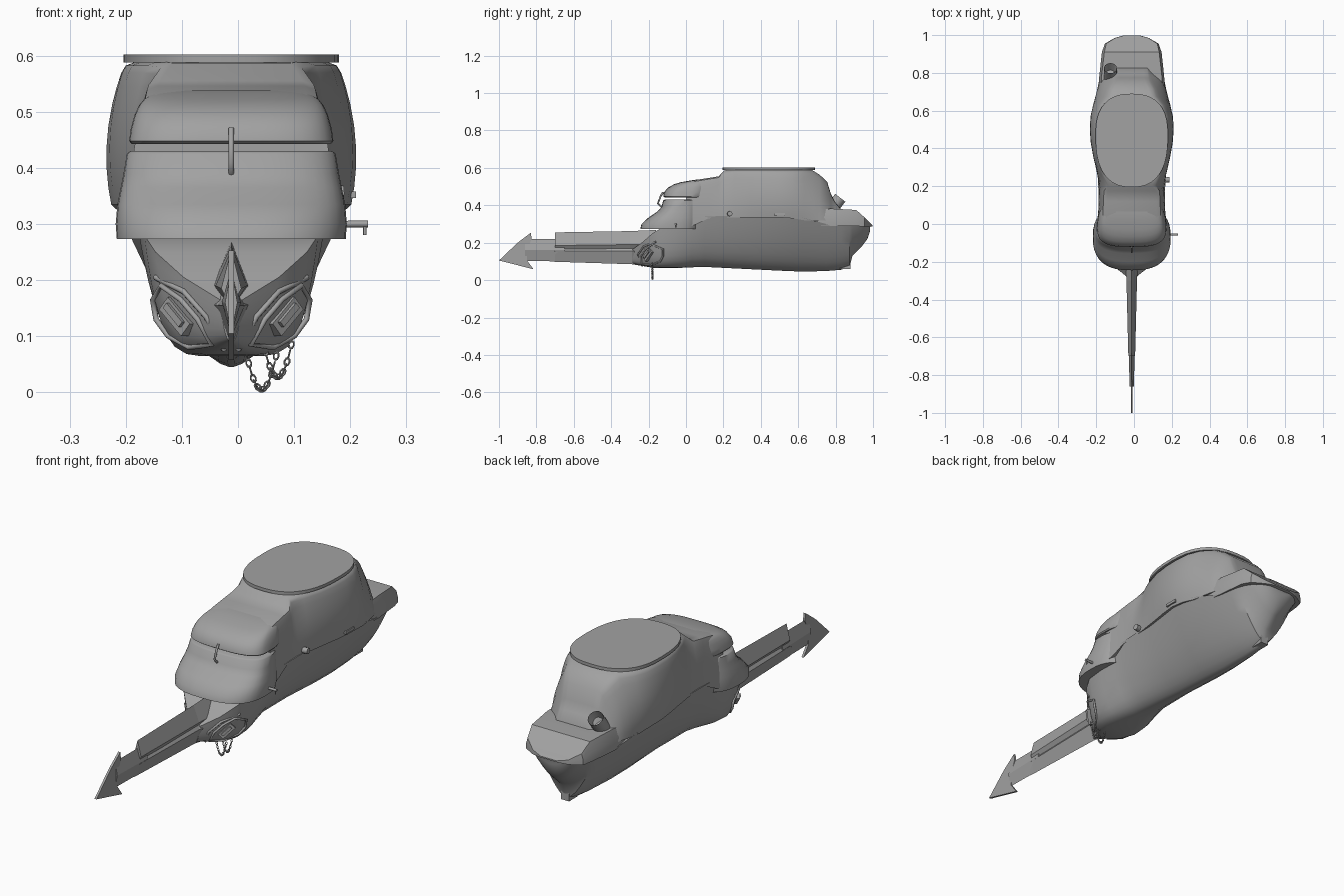
import bpy, bmesh, math
from mathutils import Vector
from mathutils.bvhtree import BVHTree

cube = bpy.data.objects.get("Cube")
if cube:
    bpy.data.objects.remove(cube)

CX = -0.012  # centre line of the vessel

grey = bpy.data.materials.new("plain_grey")
grey.use_nodes = True
grey.diffuse_color = (0.36, 0.36, 0.36, 1)
grey.node_tree.nodes["Principled BSDF"].inputs["Base Color"].default_value = grey.diffuse_color


def finish(obj, angle=35):
    obj.data.materials.clear()
    obj.data.materials.append(grey)
    bpy.ops.object.select_all(action='DESELECT')
    obj.select_set(True)
    bpy.context.view_layer.objects.active = obj
    if angle:
        bpy.ops.object.shade_smooth_by_angle(angle=math.radians(angle))
    return obj


def loft(name, rings, angle=35):
    """Skin closed rings of equal length and cap both ends."""
    bm = bmesh.new()
    rows = [[bm.verts.new(p) for p in ring] for ring in rings]
    n = len(rows[0])
    for a, b in zip(rows, rows[1:]):
        for i in range(n):
            j = (i + 1) % n
            bm.faces.new((a[i], a[j], b[j], b[i]))
    bm.faces.new(rows[0])
    bm.faces.new(rows[-1])
    bmesh.ops.recalc_face_normals(bm, faces=bm.faces)
    mesh = bpy.data.meshes.new(name)
    bm.to_mesh(mesh)
    bm.free()
    obj = bpy.data.objects.new(name, mesh)
    bpy.context.collection.objects.link(obj)
    return finish(obj, angle)


def mirror_ring(y, half):
    """Close a half cross-section, listed bottom or top first, across the centre line."""
    return [(CX + x, y, z) for x, z in half] + [(CX - x, y, z) for x, z in reversed(half)]


def plan_ring(z, y0, yc, y1, w, n=2.6, count=40):
    """Egg-shaped horizontal outline, widest at yc."""
    ring = []
    for i in range(count):
        a = 2 * math.pi * i / count
        c, s = math.cos(a), math.sin(a)
        x = math.copysign(abs(c) ** (2 / n), c) * w
        y = math.copysign(abs(s) ** (2 / n), s)
        ring.append((CX + x, yc + y * ((y1 - yc) if y > 0 else (yc - y0)), z))
    return ring


def hull_ring(y, zb, zt, w, p):
    """Rounded vee cross-section, flat on top."""
    steps = (1, .88, .75, .6, .45, .3, .18, .08, .02, .002)
    return mirror_ring(y, [(w * t ** p, zb + (zt - zb) * t) for t in steps])


def body_ring(y, zb, zt, wb, wm, wt):
    """Bulging side wall from base to a rounded top edge."""
    half = []
    for t in (0, .12, .25, .4, .55, .7, .82, .92):
        x = wb * (1 - t) ** 2 + 2 * wm * t * (1 - t) + wt * t * t
        half.append((x, zb + (zt - zb) * t))
    half += [(wt, zb + (zt - zb) * .97), (wt - .02, zt)]
    return mirror_ring(y, half)


def tube(name, pts, radius, cyclic=False):
    cu = bpy.data.curves.new(name, 'CURVE')
    cu.dimensions = '3D'
    cu.bevel_depth = radius
    cu.bevel_resolution = 2
    cu.use_fill_caps = True
    sp = cu.splines.new('POLY')
    sp.points.add(len(pts) - 1)
    for q, p in zip(sp.points, pts):
        q.co = (*p, 1)
    sp.use_cyclic_u = cyclic
    obj = bpy.data.objects.new(name, cu)
    bpy.context.collection.objects.link(obj)
    obj.data.materials.append(grey)


def box(name, loc, size, rot=(0, 0, 0)):
    bpy.ops.mesh.primitive_cube_add(size=1, location=loc, rotation=rot)
    obj = bpy.context.object
    obj.name, obj.scale = name, size
    finish(obj, 0)


# Hull with sloping blunt head and raked stern
hull = loft("hull", [hull_ring(*s) for s in (
    (-.285, .09, .165, .02, .4), (-.23, .075, .205, .085, .3), (-.18, .066, .25, .135, .2),
    (-.13, .064, .28, .155, .17), (-.05, .064, .285, .165, .22), (.03, .068, .315, .17, .33),
    (.1, .07, .34, .175, .42), (.3, .06, .345, .18, .52), (.5, .05, .345, .208, .57),
    (.62, .045, .335, .202, .6), (.75, .048, .3, .175, .62), (.83, .055, .3, .163, .64),
    (.875, .07, .3, .155, .64), (.89, .13, .3, .15, .6), (.94, .18, .297, .13, .55),
    (.97, .22, .295, .1, .5), (.985, .265, .295, .07, .5))])
box("stern_keel", (CX, .85, .085), (.04, .06, .05))

# Stern deck with sloping end
loft("stern_deck", [mirror_ring(y, [(w, zb), (w, (zb + zt) / 2), (wt, zt)]) for y, zb, zt, w, wt in (
    (.6, .3, .375, .18, .17), (.78, .29, .382, .172, .16), (.91, .29, .375, .158, .145),
    (.955, .285, .335, .142, .135), (.985, .285, .305, .09, .088), (.998, .288, .294, .045, .04))], 25)

# Continuous upper body: narrow neck behind the visor, swelling into the cabin
loft("upper_body", [body_ring(*s) for s in (
    (.0, .28, .522, .185, .186, .155), (.06, .30, .537, .178, .178, .152),
    (.12, .33, .546, .174, .172, .15), (.175, .335, .555, .172, .172, .147),
    (.205, .335, .587, .174, .178, .125), (.26, .335, .59, .18, .19, .15),
    (.35, .335, .59, .193, .218, .177), (.43, .335, .59, .206, .235, .187),
    (.5, .335, .59, .214, .24, .188), (.57, .33, .59, .209, .237, .182),
    (.63, .32, .59, .198, .222, .158), (.675, .32, .588, .19, .205, .12),
    (.715, .32, .563, .182, .185, .11), (.755, .32, .525, .172, .155, .09),
    (.775, .32, .46, .16, .135, .085), (.795, .32, .42, .14, .12, .085),
    (.825, .32, .384, .11, .1, .08))], 45)
loft("roof_plate", [plan_ring(z, .195, .47, .69, .192, 2.5) for z in (.588, .602)])

# Visor in two shells with a sight slot between them
loft("lower_visor", [plan_ring(*s) for s in (
    (.273, -.245, -.07, .09, .204), (.30, -.238, -.07, .1, .206), (.335, -.2, -.06, .1, .203),
    (.365, -.155, -.05, .1, .197), (.39, -.132, -.04, .1, .192), (.425, -.122, -.03, .1, .186),
    (.43, -.115, -.03, .1, .18))], 40)
loft("upper_visor", [plan_ring(*s, n=3) for s in (
    (.443, -.115, -.02, .13, .178), (.448, -.122, -.02, .13, .182), (.47, -.118, -.01, .13, .179),
    (.495, -.095, .0, .14, .172), (.512, -.065, .02, .14, .164), (.523, -.03, .04, .14, .155),
    (.532, .02, .07, .14, .14), (.538, .06, .1, .14, .11))], 40)
tube("slot_bar", [(CX, y, z) for y, z in ((-.13, .39), (-.15, .41), (-.135, .45), (-.122, .47))], .005)

# Ram blade: diamond-section spar stepped down to a barbed head
def diamond(y, zb, zm, zt, w):
    return [(CX, y, zt), (CX + w, y, zm), (CX, y, zb), (CX - w, y, zm)]


def plate(name, outline, half):
    loft(name, [[(CX + s * half, y, z) for y, z in outline] for s in (-1, 1)], 0)


loft("ram_upper", [diamond(*s) for s in (
    (-.16, .14, .19, .268, .034), (-.3, .15, .19, .262, .028), (-.7, .15, .185, .255, .018))], 0)
loft("ram_lower", [diamond(*s) for s in (
    (-.2, .07, .16, .2, .06), (-.29, .085, .155, .19, .024), (-.7, .098, .155, .18, .015),
    (-.73, .1, .14, .17, .009))], 0)
loft("ram_shaft", [diamond(*s) for s in (
    (-.65, .1, .16, .22, .017), (-.86, .103, .16, .22, .011))], 0)
plate("ram_head", [(-1, .105), (-.9, .2), (-.83, .253), (-.825, .22), (-.85, .16),
                   (-.85, .105), (-.815, .058)], .005)

# Hawse openings with raised almond rims, laid on the head of the hull
tree = BVHTree.FromPolygons([v.co for v in hull.data.vertices],
                            [list(p.vertices) for p in hull.data.polygons])


def on_hull(x, z):
    hit = tree.ray_cast(Vector((x, -1, z)), Vector((0, 1, 0)))[0]
    y = hit.y if hit else -.12
    return Vector((x, min(y, -.11) - .003, z))


RIM = ((.035, .085), (.06, .13), (.09, .165), (.125, .19), (.14, .165), (.134, .13), (.112, .1), (.075, .08))
for side in (-1, 1):
    tube("hawse_rim", [on_hull(CX + side * x, z) for x, z in RIM], .005, True)
    tube("brow_ridge", [on_hull(CX + side * x, z) for x, z in
                        ((.012, .075), (.045, .135), (.085, .18), (.135, .205))], .005)
    c = on_hull(CX + side * .095, .135)
    box("hawse_block", c, (.07, .02, .03), (0, side * -.75, side * .7))
    box("hawse_slot", c + Vector((side * .006, -.01, .003)), (.05, .012, .012), (0, side * -.75, side * .7))


# Hanging anchor chain: alternating links along two sagging loops
def chain(x0, x1, z0, z1, sag, count=14):
    for i in range(count):
        t = i / (count - 1)
        x = x0 + (x1 - x0) * t
        z = z0 + (z1 - z0) * t - sag * (1 - (2 * t - 1) ** 2)
        slope = math.atan2(z1 - z0 + sag * 4 * (2 * t - 1), x1 - x0)
        bpy.ops.mesh.primitive_torus_add(
            major_segments=8, minor_segments=4, major_radius=.0045, minor_radius=.0016,
            location=(x, -.18, z), rotation=(math.pi / 2 * (i % 2), -slope, 0))
        bpy.context.object.name = "chain_link"
        bpy.context.object.scale.x = 1.5
        finish(bpy.context.object)


chain(.015, .068, .07, .065, .062)
chain(.045, .095, .09, .085, .06)

# Tilted exhaust pipe on the stern, open at the top
base, top = Vector((-.125, .77, .37)), Vector((-.125, .825, .44))
bpy.ops.mesh.primitive_cylinder_add(vertices=20, radius=.034, depth=(top - base).length,
                                    location=(base + top) / 2)
pipe = bpy.context.object
pipe.name = "exhaust_pipe"
pipe.rotation_euler = (top - base).to_track_quat('Z', 'Y').to_euler()
bm = bmesh.new()
bm.from_mesh(pipe.data)
cap = [f for f in bm.faces if f.normal.z > .9]
bmesh.ops.inset_region(bm, faces=cap, thickness=.008)
bmesh.ops.translate(bm, verts=cap[0].verts, vec=(0, 0, -.05))
bm.to_mesh(pipe.data)
bm.free()
finish(pipe)

# Side fittings on the left flank
tube("side_peg", [(.15, -.055, .297), (.2, -.055, .3), (.232, -.055, .3)], .006)
tube("peg_drop", [(.226, -.055, .302), (.226, -.055, .28)], .003)
tube("side_spout", [(.14, .23, .355), (.188, .235, .355)], .014)
box("side_lug", (.2, .5, .352), (.02, .06, .012))
